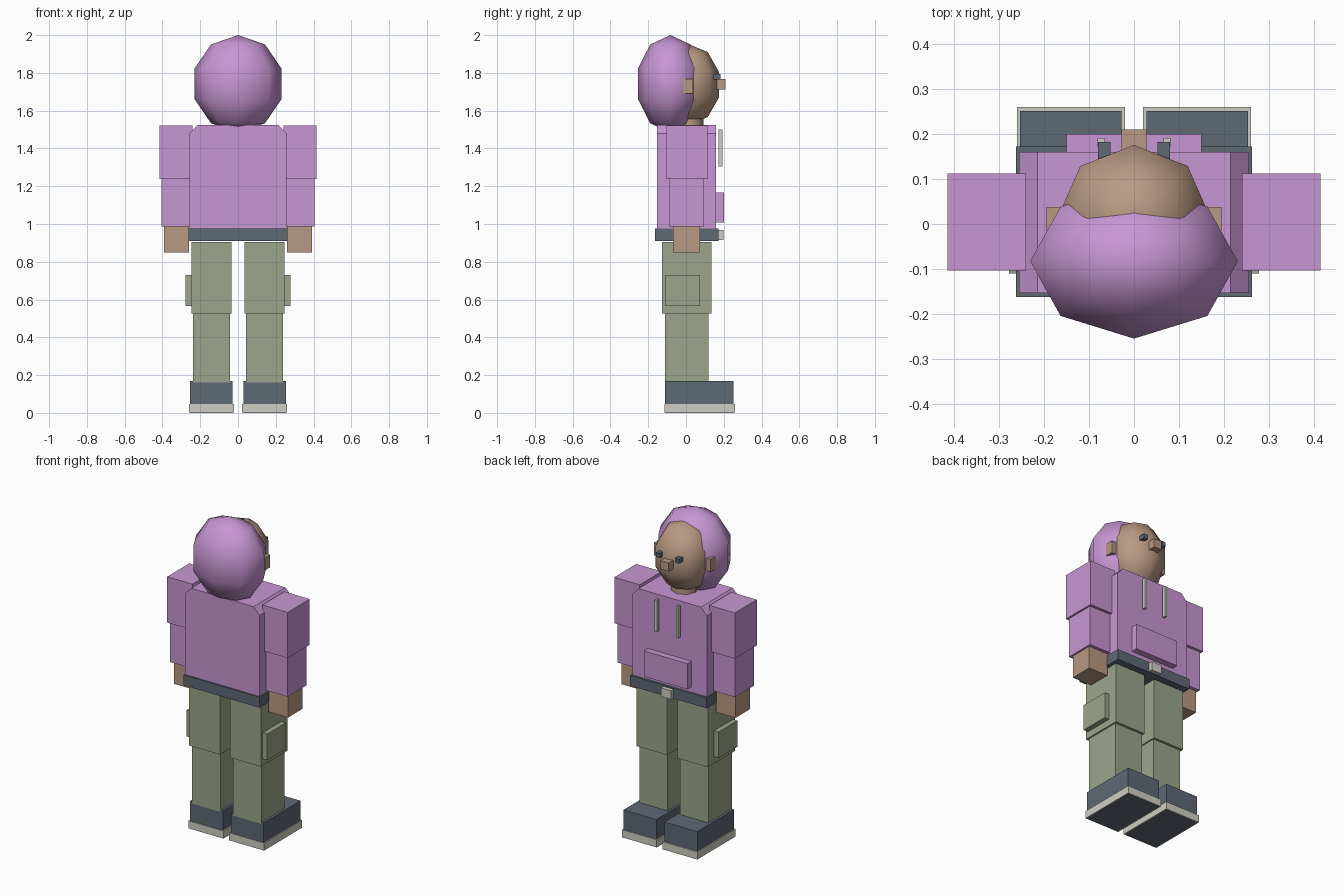
import bpy
import math

if "Cube" in bpy.data.objects:
    bpy.data.objects.remove(bpy.data.objects["Cube"], do_unlink=True)


def material(name, hex_code):
    def linear(c):
        c /= 255
        return c / 12.92 if c <= 0.04045 else ((c + 0.055) / 1.055) ** 2.4
    rgba = [linear(c) for c in bytes.fromhex(hex_code)] + [1.0]
    mat = bpy.data.materials.new(name)
    mat.use_nodes = True
    mat.diffuse_color = rgba
    mat.node_tree.nodes["Principled BSDF"].inputs["Base Color"].default_value = rgba
    return mat


LILAC = material("lilac fabric", "C896D4")
SKIN = material("tan skin", "B99A83")
OLIVE = material("olive cloth", "9CA58B")
SLATE = material("slate leather", "5F6874")
PALE = material("pale trim", "CFCEC4")


def finish(obj, name, mat):
    obj.name = obj.data.name = name
    obj.data.materials.append(mat)
    return obj


def box(name, mat, x, y, z):
    """Box spanning the given (low, high) ranges."""
    bpy.ops.mesh.primitive_cube_add(size=1)
    obj = finish(bpy.context.object, name, mat)
    spans = (x, y, z)
    for v in obj.data.vertices:
        v.co = [(lo + hi) / 2 + c * (hi - lo) for c, (lo, hi) in zip(v.co, spans)]
    return obj


def pair(name, mat, x, y, z):
    """Matching boxes on both sides."""
    box("left_" + name, mat, x, y, z)
    box("right_" + name, mat, (-x[1], -x[0]), y, z)


def ball(name, mat, centre, radii):
    """Faceted ellipsoid with smooth shading."""
    bpy.ops.mesh.primitive_uv_sphere_add(segments=8, ring_count=5, radius=1)
    obj = finish(bpy.context.object, name, mat)
    for v in obj.data.vertices:
        v.co = [p + c * r for p, c, r in zip(centre, v.co, radii)]
    bpy.ops.object.shade_smooth()
    return obj


# Shoes and soles
pair("sole", PALE, (0.02, 0.26), (-0.115, 0.26), (0.001, 0.048))
pair("shoe", SLATE, (0.028, 0.254), (-0.11, 0.252), (0, 0.17))

# Legs with side pockets
pair("lower_leg", OLIVE, (0.042, 0.238), (-0.111, 0.12), (0.16, 0.53))
pair("upper_leg", OLIVE, (0.035, 0.247), (-0.128, 0.136), (0.525, 0.905))
pair("leg_pocket", OLIVE, (0.24, 0.278), (-0.11, 0.075), (0.567, 0.73))

# Belt and buckle
box("belt", SLATE, (-0.263, 0.263), (-0.163, 0.173), (0.91, 0.975))
box("buckle", PALE, (-0.035, 0.035), (0.165, 0.198), (0.914, 0.968))

# Torso with sloped shoulder edges, narrowing only sideways
torso = box("torso", LILAC, (-0.256, 0.256), (-0.154, 0.16), (0.96, 1.48))
bpy.ops.object.mode_set(mode="EDIT")
bpy.ops.mesh.select_all(action="DESELECT")
bpy.ops.object.mode_set(mode="OBJECT")
for face in torso.data.polygons:
    face.select = face.normal.z > 0.9
bpy.ops.object.mode_set(mode="EDIT")
bpy.ops.mesh.extrude_region_move(TRANSFORM_OT_translate={"value": (0, 0, 0.043)})
bpy.ops.object.mode_set(mode="OBJECT")
for v in torso.data.vertices:
    if v.co.z > 1.5:
        v.co.x = math.copysign(0.215, v.co.x)

# Front pouch and drawstrings
box("front_pouch", LILAC, (-0.15, 0.15), (0.15, 0.2), (1.008, 1.168))
pair("drawstring", PALE, (0.066, 0.081), (0.172, 0.192), (1.305, 1.5))

# Arms
pair("upper_arm", LILAC, (0.24, 0.415), (-0.104, 0.113), (1.237, 1.522))
pair("lower_arm", LILAC, (0.248, 0.404), (-0.09, 0.096), (0.988, 1.24))
pair("hand", SKIN, (0.26, 0.393), (-0.069, 0.075), (0.848, 1.0))

# Neck, head and hair
bpy.ops.mesh.primitive_cylinder_add(vertices=8, radius=0.078, depth=0.12,
                                    location=(0, 0.014, 1.55))
finish(bpy.context.object, "neck", SKIN)
bpy.ops.object.shade_smooth_by_angle(angle=math.radians(50))
ball("head", SKIN, (0, 0.016, 1.738), (0.178, 0.168, 0.213))
ball("hair", LILAC, (0, -0.083, 1.742), (0.243, 0.181, 0.258))

# Facial features
pair("ear", SKIN, (0.14, 0.195), (-0.015, 0.038), (1.69, 1.767))
pair("eye", SLATE, (0.052, 0.08), (0.14, 0.183), (1.765, 1.793))
box("nose", SKIN, (-0.028, 0.028), (0.15, 0.21), (1.713, 1.767))
